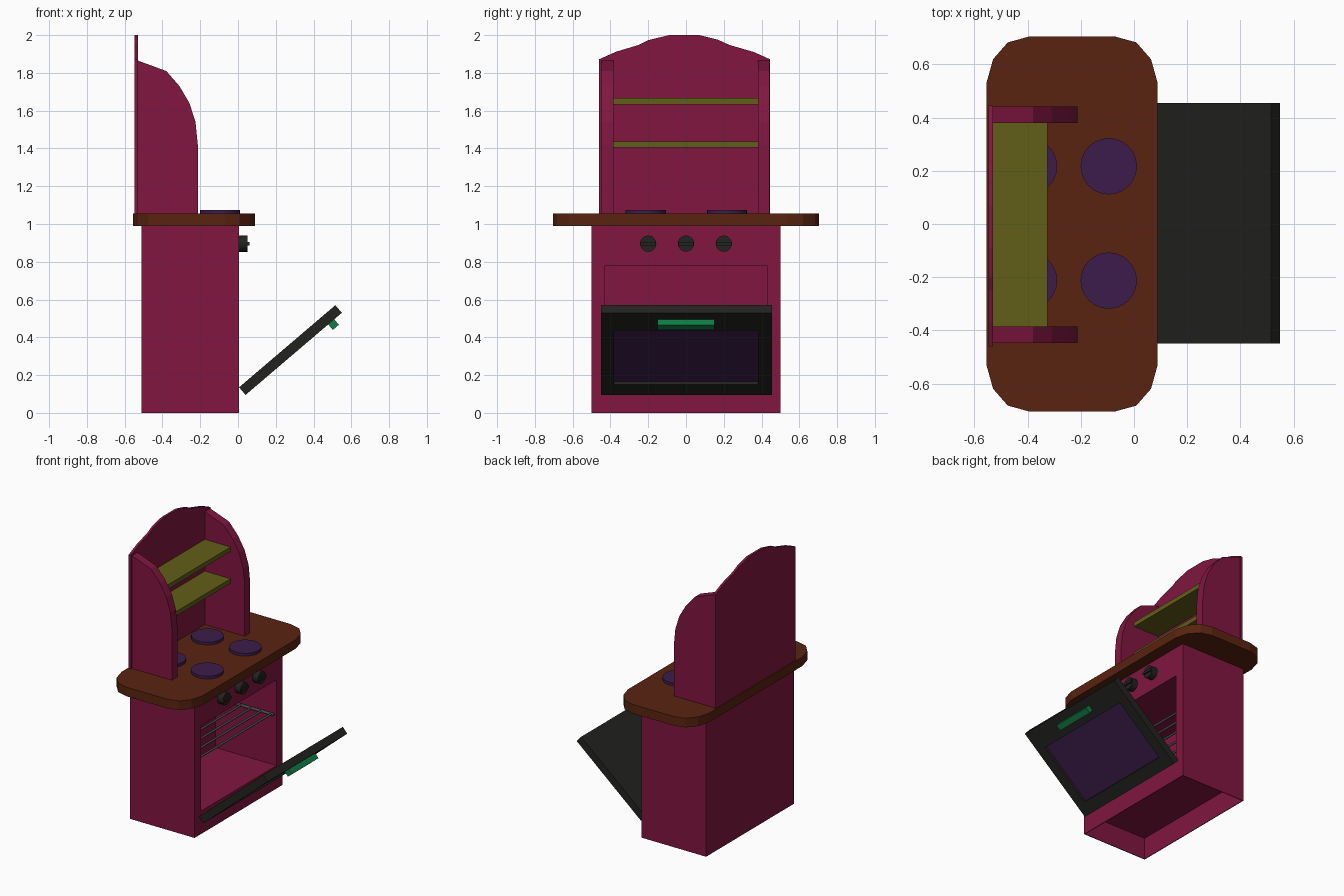
import bpy, bmesh, math
from mathutils import Matrix, Vector

if "Cube" in bpy.data.objects:
    bpy.data.objects.remove(bpy.data.objects["Cube"])


def material(name, rgb):
    m = bpy.data.materials.new(name)
    m.diffuse_color = (*rgb, 1)
    m.use_nodes = True
    m.node_tree.nodes["Principled BSDF"].inputs["Base Color"].default_value = m.diffuse_color
    return m


PINK = material("pink", (0.22, 0.008, 0.05))
BROWN = material("brown", (0.10, 0.017, 0.005))
OLIVE = material("olive", (0.12, 0.11, 0.009))
PURPLE = material("purple", (0.045, 0.012, 0.07))
DARK = material("charcoal", (0.016, 0.017, 0.014))
GREEN = material("green", (0.005, 0.20, 0.06))
GREY = material("rack_grey", (0.07, 0.07, 0.075))


def finish(bm, name, mat, matrix=Matrix()):
    bmesh.ops.recalc_face_normals(bm, faces=bm.faces)
    me = bpy.data.meshes.new(name)
    bm.to_mesh(me)
    bm.free()
    ob = bpy.data.objects.new(name, me)
    bpy.context.collection.objects.link(ob)
    ob.matrix_world = matrix
    if mat:
        me.materials.append(mat)
    return ob


def box(name, lo, hi, mat=None, matrix=Matrix()):
    bm = bmesh.new()
    lo, hi = Vector(lo), Vector(hi)
    bmesh.ops.create_cube(bm, size=1, matrix=Matrix.Translation((lo + hi) / 2)
                          @ Matrix.Diagonal((*(hi - lo), 1)))
    return finish(bm, name, mat, matrix)


def prism(name, points, offset, mat):
    bm = bmesh.new()
    face = bm.faces.new([bm.verts.new(p) for p in points])
    geom = bmesh.ops.extrude_face_region(bm, geom=[face], use_keep_orig=True)["geom"]
    bmesh.ops.translate(bm, vec=offset, verts=[g for g in geom if isinstance(g, bmesh.types.BMVert)])
    return finish(bm, name, mat)


def rod(name, a, b, r, mat, sides):
    a, b = Vector(a), Vector(b)
    d = b - a
    bm = bmesh.new()
    bmesh.ops.create_cone(bm, cap_ends=True, segments=sides, radius1=r, radius2=r, depth=d.length,
                          matrix=Matrix.Translation((a + b) / 2) @ d.to_track_quat('Z', 'Y').to_matrix().to_4x4())
    ob = finish(bm, name, mat)
    bpy.ops.object.select_all(action='DESELECT')
    ob.select_set(True)
    bpy.context.view_layer.objects.active = ob
    bpy.ops.object.shade_smooth_by_angle(angle=math.radians(50))
    return ob


def cut(ob, cutter):
    mod = ob.modifiers.new("cut", 'BOOLEAN')
    mod.object = cutter
    mod.operation = 'DIFFERENCE'
    mod.solver = 'EXACT'
    bpy.context.view_layer.update()
    bpy.context.view_layer.objects.active = ob
    bpy.ops.object.modifier_apply(modifier=mod.name)
    bpy.data.objects.remove(cutter)


# Stove body with oven cavity and hollow underside
body = box("body", (-0.51, -0.5, 0), (0.005, 0.5, 0.99), PINK)
cut(body, box("oven_cutter", (-0.48, -0.43, 0.165), (0.1, 0.43, 0.78)))
cut(body, box("base_cutter", (-0.505, -0.495, -0.1), (0.0, 0.495, 0.155)))

# Countertop with rounded corners
corner = [(0.0, 0.175), (0.025, 0.085), (0.08, 0.022), (0.16, 0.0)]
top = []
for sx, sy, pts in ((1, 1, corner), (-1, 1, corner[::-1]), (-1, -1, corner), (1, -1, corner[::-1])):
    top += [(-0.233 + sx * (0.322 - dx), sy * (0.705 - dy), 0.99) for dx, dy in pts]
prism("countertop", top, (0, 0, 0.065), BROWN)

# Back board with arched top
arch = [(-0.46, 1.055), (-0.46, 1.872), (-0.37, 1.912), (-0.25, 1.948), (-0.20, 1.973), (-0.09, 2.0),
        (0.07, 2.0), (0.17, 1.975), (0.23, 1.948), (0.36, 1.91), (0.445, 1.872), (0.445, 1.055)]
prism("back_board", [(-0.547, y, z) for y, z in arch], (0.017, 0, 0), PINK)

# Curved side boards
side = [(-0.53, 1.055), (-0.53, 1.865), (-0.38, 1.81), (-0.31, 1.73), (-0.257, 1.64),
        (-0.225, 1.54), (-0.213, 1.42), (-0.213, 1.055)]
for label, y in (("left", -0.447), ("right", 0.38)):
    prism(label + "_side_board", [(x, y, z) for x, z in side], (0, 0.062, 0), PINK)

# Shelves
for i, z in enumerate((1.405, 1.633)):
    box(f"shelf_{i + 1}", (-0.53, -0.387, z), (-0.325, 0.382, z + 0.033), OLIVE)

# Hot plates
for x in (-0.395, -0.095):
    for y in (-0.213, 0.217):
        rod("hot_plate", (x, y, 1.05), (x, y, 1.075), 0.106, PURPLE, 24)

# Control knobs with grip bars
for y in (-0.2, 0, 0.2):
    rod("knob", (0.0, y, 0.896), (0.05, y, 0.896), 0.043, DARK, 20)
    box("knob_grip", (0.045, y - 0.04, 0.887), (0.06, y + 0.04, 0.905), DARK)

# Oven rack
rack_z = 0.53
for y in (-0.42, 0.42):
    rod("rack_rail", (-0.37, y, rack_z), (-0.01, y, rack_z), 0.01, GREY, 8)
for i in range(5):
    x = -0.35 + i * 0.08
    rod("rack_bar", (x, -0.43, rack_z), (x, 0.43, rack_z), 0.008, GREY, 8)

# Open door: local x runs up the door, local -z faces outward
tilt = Matrix.Translation((0.04, 0, 0.095)) @ Matrix.Rotation(-math.atan2(0.435, 0.51), 4, 'Y')
door = box("oven_door", (0, -0.45, 0), (0.67, 0.455, 0.053), DARK, tilt)
cut(door, box("window_cutter", (0.085, -0.38, -0.1), (0.525, 0.38, 0.025), None, tilt))
box("door_window", (0.085, -0.38, 0.02), (0.525, 0.38, 0.03), PURPLE, tilt)
box("door_handle", (0.575, -0.15, -0.038), (0.617, 0.15, 0.002), GREEN, tilt)

# Move the whole model to its centred frame
for ob in bpy.context.scene.objects:
    ob.select_set(False)
